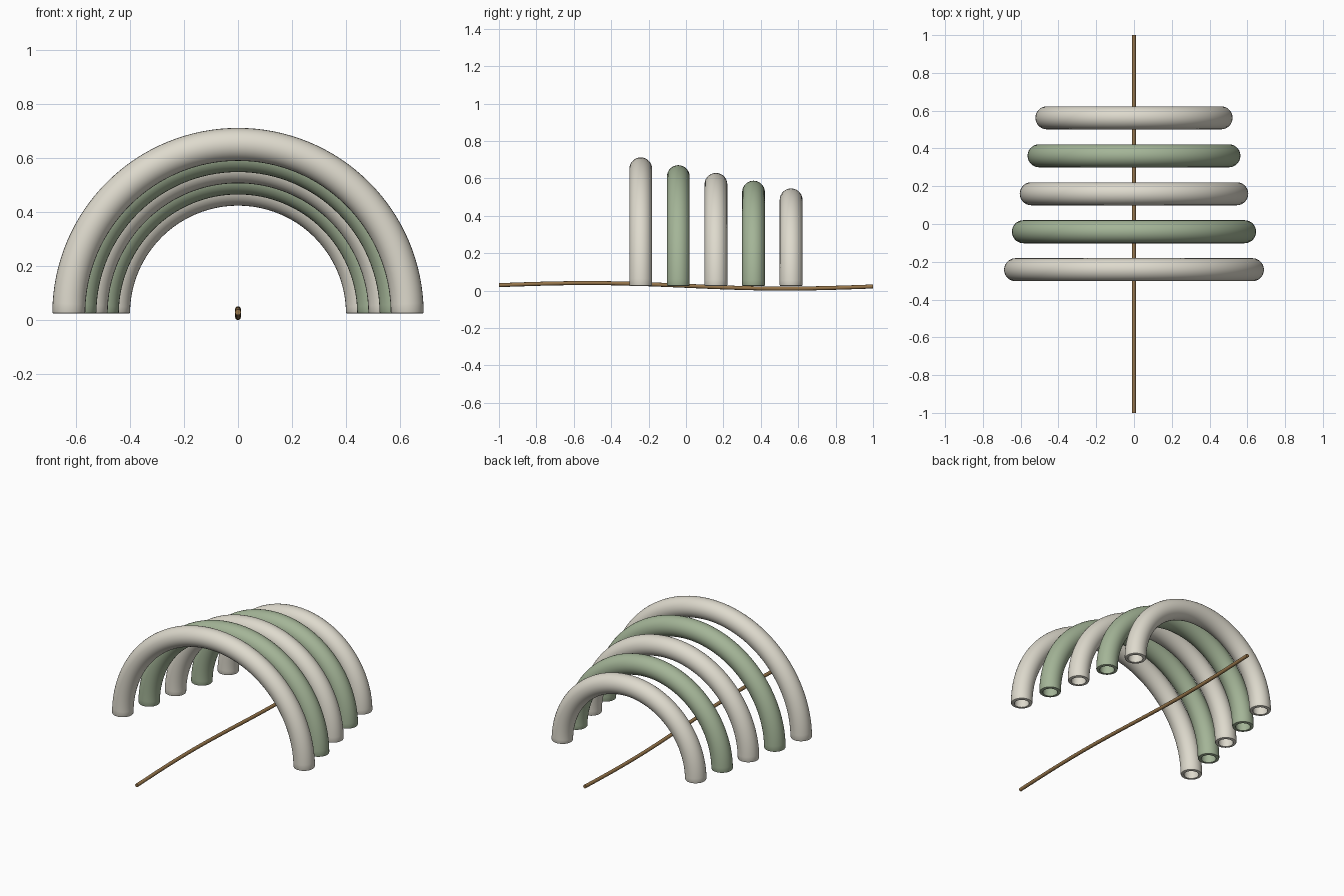
import bpy, bmesh
from math import sin, cos, pi
from mathutils import Vector

cube = bpy.data.objects.get("Cube")
if cube:
    bpy.data.objects.remove(cube)


def material(name, rgb):
    mat = bpy.data.materials.new(name)
    mat.use_nodes = True
    mat.diffuse_color = (*rgb, 1)
    mat.node_tree.nodes["Principled BSDF"].inputs["Base Color"].default_value = (*rgb, 1)
    return mat


cream = material("cream", (0.73, 0.70, 0.61))
green = material("sage green", (0.37, 0.46, 0.31))
brown = material("wood brown", (0.31, 0.18, 0.07))


def skin(name, rings, mat, closed=False, caps=False):
    """Join rings of points into a smooth tube."""
    bm = bmesh.new()
    loops = [[bm.verts.new(p) for p in ring] for ring in rings]
    pairs = list(zip(loops, loops[1:]))
    if closed:
        pairs.append((loops[-1], loops[0]))
    for a, b in pairs:
        for i in range(len(a)):
            j = (i + 1) % len(a)
            bm.faces.new((a[i], a[j], b[j], b[i]))
    if caps:
        bm.faces.new(loops[0])
        bm.faces.new(loops[-1])
    bmesh.ops.recalc_face_normals(bm, faces=bm.faces)
    mesh = bpy.data.meshes.new(name)
    bm.to_mesh(mesh)
    bm.free()
    mesh.materials.append(mat)
    obj = bpy.data.objects.new(name, mesh)
    bpy.context.collection.objects.link(obj)
    bpy.ops.object.select_all(action="DESELECT")
    obj.select_set(True)
    bpy.context.view_layer.objects.active = obj
    bpy.ops.object.shade_smooth_by_angle(angle=pi / 5)


TUBE, BORE, BEVEL, BASE = 0.061, 0.042, 0.006, 0.024
SIDES, STEPS = 28, 64


def arch(name, radius, y, mat):
    """Hollow half-ring pipe with softened rims, standing on both ends."""
    def ring(t, r):
        pts = []
        for k in range(SIDES):
            a = 2 * pi * k / SIDES
            d = radius + r * cos(a)
            pts.append(Vector((d * cos(t), y + r * sin(a), BASE + d * sin(t))))
        return pts

    soft = BEVEL / radius
    outer = [soft + (pi - 2 * soft) * i / STEPS for i in range(STEPS + 1)]
    inner = [pi * i / STEPS for i in range(STEPS + 1)]
    rings = [ring(0, TUBE - BEVEL), ring(soft * 0.3, TUBE - BEVEL * 0.3)]
    rings += [ring(t, TUBE) for t in outer]
    rings += [ring(pi - soft * 0.3, TUBE - BEVEL * 0.3), ring(pi, TUBE - BEVEL)]
    rings += [ring(t, BORE) for t in reversed(inner)]
    skin(name, rings, mat, closed=True)


# Five arches, shrinking towards the back, in alternating colours
for n in range(5):
    arch(f"arch_{n + 1}", 0.627 - 0.0415 * n, -0.242 + 0.201 * n,
         green if n % 2 else cream)

# Gently waving stick along the ground
rod = 0.0107
rings = []
for i in range(33):
    y = -1 + i / 16
    z = 0.0255 - 0.0035 * y - 0.013 * sin(pi * y)
    rings.append([(rod * cos(2 * pi * k / 12), y, z + rod * sin(2 * pi * k / 12))
                  for k in range(12)])
skin("ground_stick", rings, brown, caps=True)
